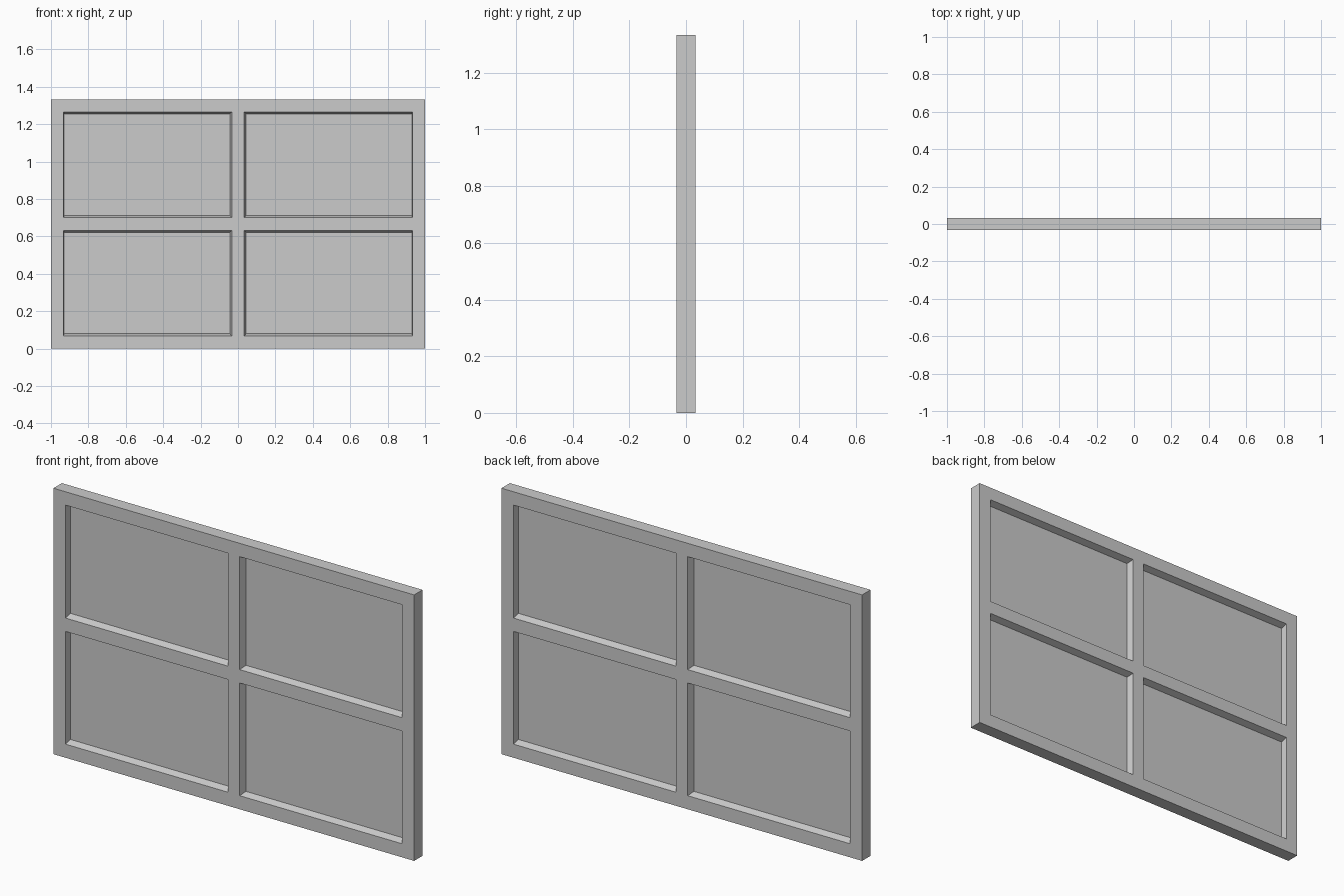
import bpy, bmesh

if "Cube" in bpy.data.objects:
    bpy.data.objects.remove(bpy.data.objects["Cube"])

HALF = 1 / 30                       # half the frame thickness
XS = [-1, -0.933, -0.033, 0.033, 0.933, 1]
ZS = [0, 0.068, 0.633, 0.70, 1.266, 1.333]
SLOPE_OUT, SLOPE_MID, SLOPE_Z = 0.004, 0.011, 0.012


def rect(x0, x1, z0, z1, y):
    return [(x0, y, z0), (x1, y, z0), (x1, y, z1), (x0, y, z1)]


def add_face(bm, pts):
    bm.faces.new([bm.verts.new(p) for p in pts])


def bridge(bm, a, b):
    for i in range(4):
        j = (i + 1) % 4
        add_face(bm, [a[i], a[j], b[j], b[i]])


def finish(bm, name):
    bmesh.ops.remove_doubles(bm, verts=bm.verts, dist=1e-5)
    bmesh.ops.recalc_face_normals(bm, faces=bm.faces)
    mesh = bpy.data.meshes.new(name)
    bm.to_mesh(mesh)
    bm.free()
    ob = bpy.data.objects.new(name, mesh)
    bpy.context.collection.objects.link(ob)
    return ob


# Front half of the frame: face grid, outer edge and tapered openings
frame = bmesh.new()
panes = []
for i in range(5):
    for k in range(5):
        x0, x1, z0, z1 = XS[i], XS[i + 1], ZS[k], ZS[k + 1]
        front = rect(x0, x1, z0, z1, -HALF)
        if i % 2 and k % 2:
            left, right = (SLOPE_OUT, SLOPE_MID) if i == 1 else (SLOPE_MID, SLOPE_OUT)
            inner = rect(x0 + left, x1 - right, z0 + SLOPE_Z, z1 - SLOPE_Z, 0)
            bridge(frame, front, inner)
            panes.append(inner)
        else:
            add_face(frame, front)
for i in range(5):
    for z in (ZS[0], ZS[-1]):
        add_face(frame, [(XS[i], -HALF, z), (XS[i + 1], -HALF, z),
                         (XS[i + 1], 0, z), (XS[i], 0, z)])
    for x in (XS[0], XS[-1]):
        add_face(frame, [(x, -HALF, ZS[i]), (x, -HALF, ZS[i + 1]),
                         (x, 0, ZS[i + 1]), (x, 0, ZS[i])])
window_frame = finish(frame, "window_frame")

# Back half of the frame
mirror = window_frame.modifiers.new("back_half", 'MIRROR')
mirror.use_axis = (False, True, False)

# Four thin panes seated in the middle of the frame
for n, pts in enumerate(panes):
    bm = bmesh.new()
    add_face(bm, pts)
    finish(bm, f"pane_{n + 1}")
